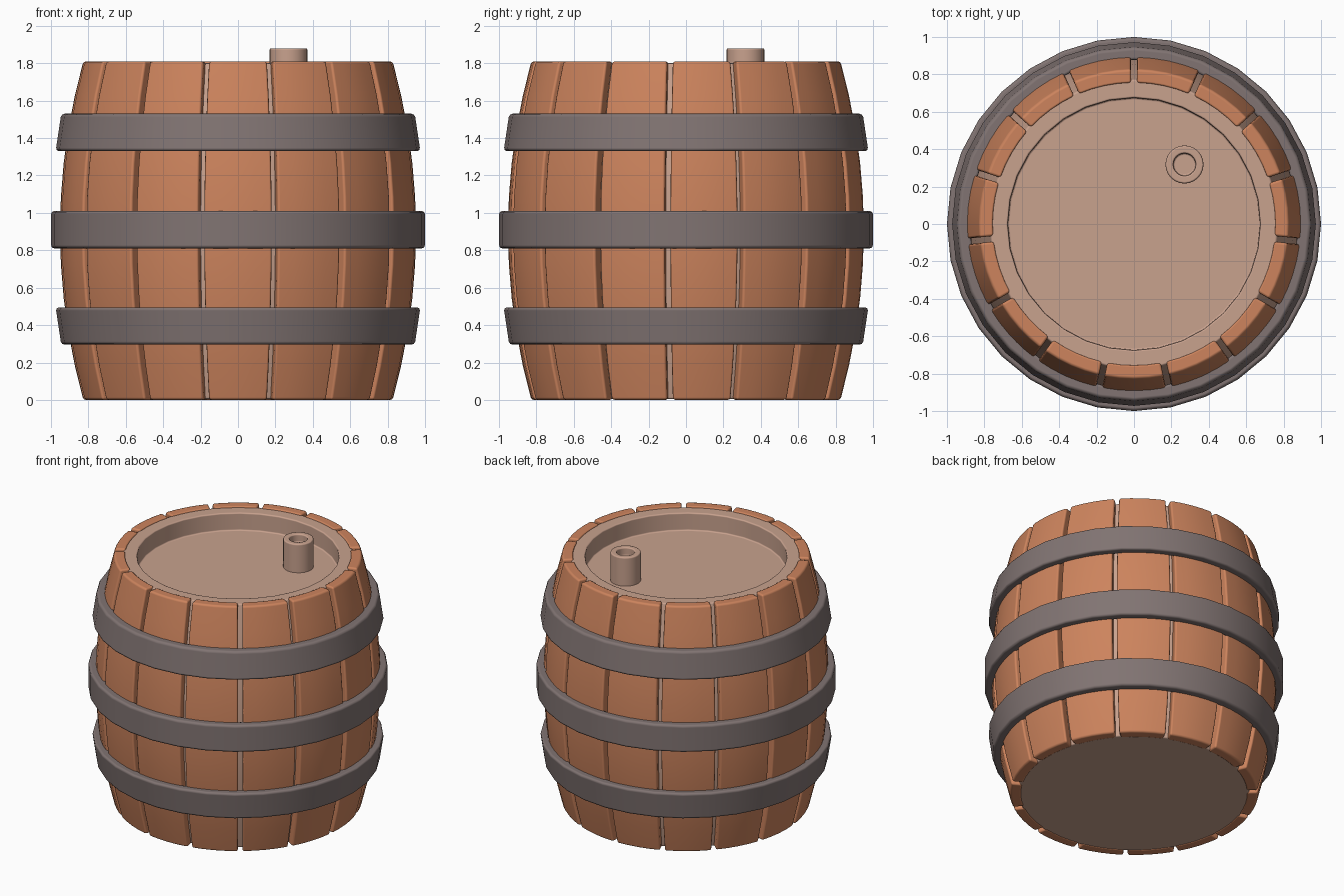
import bpy, bmesh, math

if "Cube" in bpy.data.objects:
    bpy.data.objects.remove(bpy.data.objects["Cube"])

STAVES = 15
SIDES = 32


def material(name, rgb):
    m = bpy.data.materials.new(name)
    m.diffuse_color = (*rgb, 1)
    m.use_nodes = True
    m.node_tree.nodes["Principled BSDF"].inputs["Base Color"].default_value = m.diffuse_color
    return m


orange = material("stave_wood", (0.61, 0.23, 0.11))
tan = material("lid_wood", (0.58, 0.36, 0.27))
grey = material("hoop_iron", (0.22, 0.175, 0.17))


def finish(name, bm, mat, bevel):
    bmesh.ops.remove_doubles(bm, verts=bm.verts, dist=1e-5)
    bmesh.ops.recalc_face_normals(bm, faces=bm.faces)
    for f in bm.faces:
        f.smooth = True
    me = bpy.data.meshes.new(name)
    bm.to_mesh(me)
    bm.free()
    me.materials.append(mat)
    ob = bpy.data.objects.new(name, me)
    bpy.context.collection.objects.link(ob)
    b = ob.modifiers.new("soft_edges", 'BEVEL')
    b.width = bevel
    b.segments = 2
    b.limit_method = 'ANGLE'
    b.angle_limit = math.radians(35)
    b.harden_normals = True
    return ob


def lathe(name, profile, mat, bevel, sides=SIDES, closed=False):
    """Revolve (radius, z) points around the z axis."""
    bm = bmesh.new()
    rings = [[bm.verts.new((r * math.cos(math.tau * i / sides),
                            r * math.sin(math.tau * i / sides), z))
              for i in range(sides)] for r, z in profile]
    pairs = list(zip(rings, rings[1:]))
    if closed:
        pairs.append((rings[-1], rings[0]))
    for a, b in pairs:
        for i in range(sides):
            j = (i + 1) % sides
            bm.faces.new((a[i], a[j], b[j], b[i]))
    return finish(name, bm, mat, bevel)


# Bulging outline shared by staves and inner body
HEIGHT = 1.81
MID = HEIGHT / 2


def outer_radius(z):
    t = abs(z - MID) / MID
    return 0.952 - 0.125 * t ** 2


# Staves: bent planks with narrow gaps
def stave(index):
    bm = bmesh.new()
    centre = math.radians(-90 + index * 360 / STAVES)
    rows, cols = 10, 4

    def grid(offset):
        g = []
        for k in range(rows + 1):
            z = HEIGHT * k / rows
            r = outer_radius(z) - offset
            half = math.pi / STAVES - 0.015 / r
            g.append([bm.verts.new((r * math.cos(a), r * math.sin(a), z))
                      for a in (centre + half * (2 * c / cols - 1)
                                for c in range(cols + 1))])
        return g

    out, inn = grid(0), grid(0.075)
    for g in (out, inn):
        for k in range(rows):
            for c in range(cols):
                bm.faces.new((g[k][c], g[k][c + 1], g[k + 1][c + 1], g[k + 1][c]))
    for c in range(cols):
        for k in (0, rows):
            bm.faces.new((out[k][c], out[k][c + 1], inn[k][c + 1], inn[k][c]))
    for k in range(rows):
        for c in (0, cols):
            bm.faces.new((out[k][c], out[k + 1][c], inn[k + 1][c], inn[k][c]))
    finish(f"stave_{index + 1}", bm, orange, 0.014)


for n in range(STAVES):
    stave(n)

# Inner body with recessed lid
side = [(outer_radius(z) - 0.058, z)
        for z in (0.004, 0.2, 0.4, 0.65, MID, 1.16, 1.41, 1.61, 1.80)]
lathe("inner_body", [(0, 0.004)] + side + [(0.675, 1.80), (0.675, 1.67), (0, 1.67)],
      tan, 0.01)

# Hollow bung on the lid
bung = lathe("bung", [(0, 1.66), (0.102, 1.66), (0.102, 1.88), (0.06, 1.88),
                      (0.06, 1.82), (0, 1.82)], tan, 0.01, 24)
bung.location = (0.27, 0.318, 0)

# Iron hoops: lower and upper lean with the bulge
for name, z0, z1, r0, r1 in (("lower_hoop", 0.295, 0.495, 0.945, 0.975),
                             ("middle_hoop", 0.81, 1.01, 1.0, 1.0),
                             ("upper_hoop", 1.33, 1.53, 0.975, 0.945)):
    lathe(name, [(r0, z0), (r1, z1), (r1 - 0.07, z1), (r0 - 0.07, z0)],
          grey, 0.018, closed=True)
